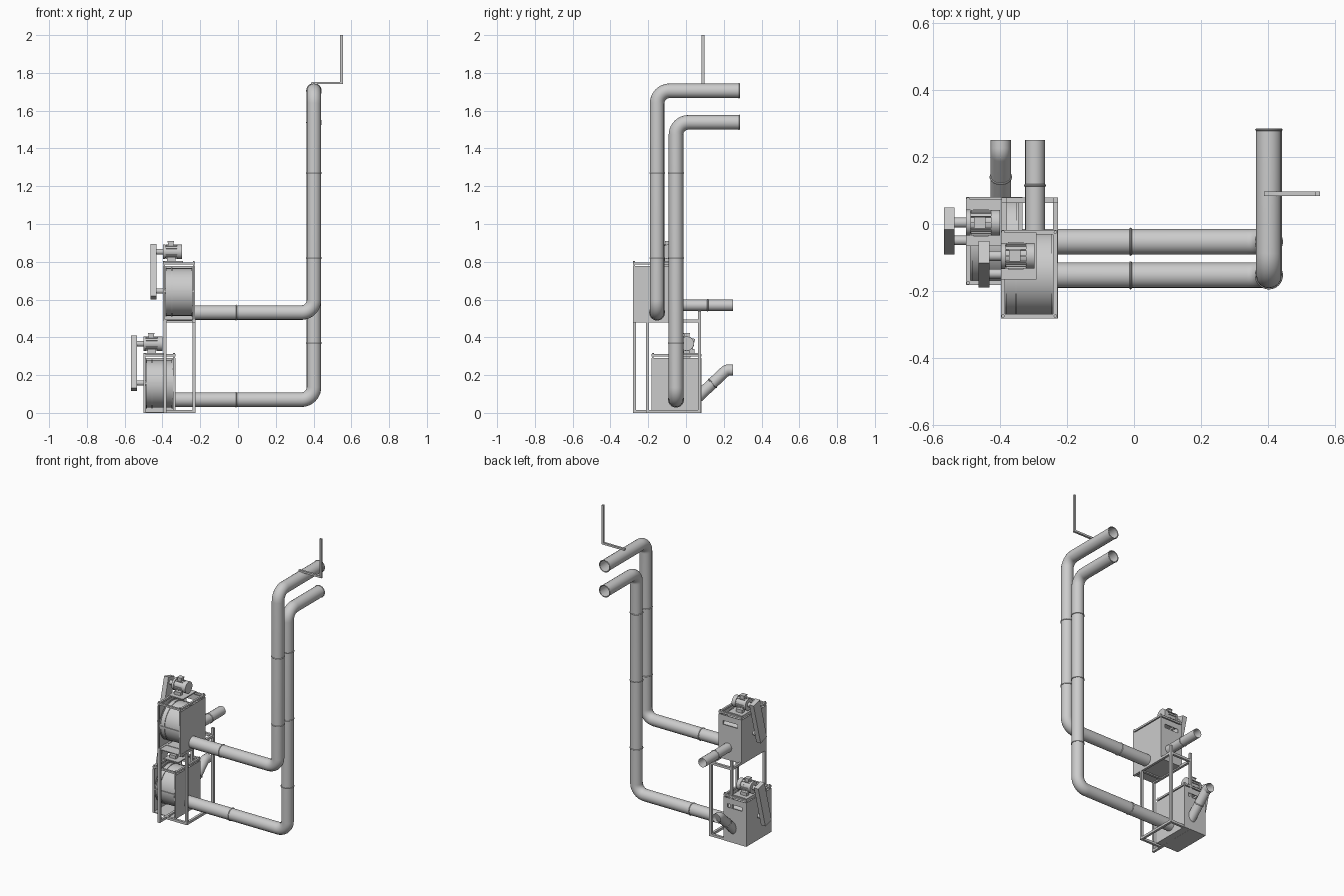
import bpy, math
from mathutils import Vector, Matrix

if "Cube" in bpy.data.objects:
    bpy.data.objects.remove(bpy.data.objects["Cube"])


def box(name, lo, hi, tilt=0.0):
    lo, hi = Vector(lo), Vector(hi)
    bpy.ops.mesh.primitive_cube_add(size=1, location=(lo + hi) / 2, rotation=(tilt, 0, 0))
    ob = bpy.context.object
    ob.name = name
    ob.scale = hi - lo
    return ob


def smooth():
    bpy.ops.object.shade_smooth_by_angle(angle=math.radians(35))


def cyl(name, p, q, r, sides=32):
    p, q = Vector(p), Vector(q)
    d = q - p
    bpy.ops.mesh.primitive_cylinder_add(vertices=sides, radius=r, depth=d.length,
                                        location=(p + q) / 2,
                                        rotation=d.to_track_quat('Z', 'Y').to_euler())
    ob = bpy.context.object
    ob.name = name
    smooth()
    return ob


def pipe(name, corners, r, bend):
    # open tube along a path whose inner corners are rounded with arcs
    c = [Vector(v) for v in corners]
    pts = [c[0]]
    for a, b, d in zip(c, c[1:], c[2:]):
        u, v = (a - b).normalized(), (d - b).normalized()
        half = u.angle(v) / 2
        t = bend / math.tan(half)
        centre = b + (u + v).normalized() * (bend / math.sin(half))
        s, e = b + u * t - centre, b + v * t - centre
        axis, ang = s.cross(e).normalized(), s.angle(e)
        pts += [centre + Matrix.Rotation(ang * i / 10, 3, axis) @ s for i in range(11)]
    pts.append(c[-1])
    cu = bpy.data.curves.new(name, 'CURVE')
    cu.dimensions = '3D'
    cu.bevel_depth = r
    cu.bevel_resolution = 6
    cu.use_fill_caps = False
    sp = cu.splines.new('POLY')
    sp.points.add(len(pts) - 1)
    for k, v in zip(sp.points, pts):
        k.co = (*v, 1)
    ob = bpy.data.objects.new(name, cu)
    bpy.context.collection.objects.link(ob)
    bpy.ops.object.select_all(action='DESELECT')
    ob.select_set(True)
    bpy.context.view_layer.objects.active = ob
    bpy.ops.object.convert(target='MESH')
    smooth()


def ring(name, p, axis, r):
    # thin clamp band around a pipe
    bpy.ops.mesh.primitive_torus_add(location=p, rotation=Vector(axis).to_track_quat('Z', 'Y').to_euler(),
                                     major_radius=r, minor_radius=0.0035,
                                     major_segments=32, minor_segments=8)
    bpy.context.object.name = name
    smooth()


def machine(tag, off):
    o = Vector(off)

    def b(name, lo, hi, tilt=0.0):
        return box(tag + name, o + Vector(lo), o + Vector(hi), tilt)

    def c(name, p, q, r, sides=32):
        return cyl(tag + name, o + Vector(p), o + Vector(q), r, sides)

    x0, x1, y0, y1, z0, z1 = -.397, -.228, -.281, -.018, .487, .80
    t = .005
    # cabinet panels, open at the front and top
    b("side_panel_left", (x0, y0, z0), (x0 + t, y1, .778))
    b("side_panel_right", (x1 - t, y0, z0), (x1, y1, .778))
    b("floor_panel", (x0, y0, z0), (x1, y1, z0 + t))
    b("back_panel_low", (x0, y1 - t, z0), (x1, y1, .715))
    b("back_panel_high", (x0, y1 - t, .74), (x1, y1, .778))
    b("back_panel_slot_left", (x0, y1 - t, .715), (-.365, y1, .74))
    b("back_panel_slot_right", (-.26, y1 - t, .715), (x1, y1, .74))
    # top frame, corner posts and bolts
    w = .013
    for x in (x0, x1 - w):
        b("top_rail_side", (x, y0, .785), (x + w, y1, .797))
        for y in (y0, y1 - w):
            b("corner_post", (x + .002, y + .002, z0), (x + w - .002, y + w - .002, .786))
            c("corner_bolt", (x + w / 2, y + w / 2, .795), (x + w / 2, y + w / 2, .804), .005, 12)
    for y in (y0, y1 - w):
        b("top_rail_cross", (x0, y, .785), (x1, y + w, .797))
    # blower drum with end flanges and shaft
    y, z = -.148, .64
    c("drum", (-.384, y, z), (-.241, y, z), .126, 64)
    for x in (-.384, -.354):
        c("drum_band", (x, y, z), (x + .006, y, z), .13, 64)
    c("drum_flange", (-.247, y, z), (-.241, y, z), .13, 64)
    b("front_brace", (x0, -.279, z), (x1, -.273, z + .007))
    c("drum_shaft", (-.435, y, .645), (-.384, y, .645), .014)
    # motor with ribs, fan cover, terminal box and feet
    my, mz = -.095, .853
    b("motor_plate", (x0, -.165, .797), (-.29, -.025, .804))
    c("motor_body", (-.388, my, mz), (-.31, my, mz), .033)
    c("motor_flange", (-.397, my, mz), (-.383, my, mz), .039)
    c("motor_fan_cover", (-.322, my, mz), (-.296, my, mz), .038)
    c("motor_shaft", (-.435, my, mz), (-.39, my, mz), .015)
    for i in range(12):
        a = math.tau * i / 12
        p = Vector((0, math.cos(a) * .034, math.sin(a) * .034)) + Vector((-.352, my, mz))
        b("motor_rib", p - Vector((.03, .004, .0012)), p + Vector((.03, .004, .0012)), a)
    b("terminal_box", (-.37, my - .014, .88), (-.342, my + .014, .904))
    b("terminal_lid", (-.373, my - .017, .903), (-.339, my + .017, .909))
    for s in (-1, 1):
        b("motor_foot", (-.375, my + s * .028 - .013, .803), (-.33, my + s * .028 + .013, .825))
    # tilted belt guard between the motor and drum shafts
    b("belt_guard", (-.463, -.154, .605), (-.431, -.086, .891), math.radians(-15))


machine("upper_", (0, 0, 0))
machine("lower_", (-.104, .099, -.4865))

# stand under the upper machine
w = .016
xl, xr, yf, ym, yb = -.395, -.242, -.281, -.213, .063
for x, y, top in ((xl, yf, .487), (xr, ym, .487), (xl, yb, .54), (xr, yb, .54)):
    box("stand_post", (x, y, 0), (x + w, y + w, top))
for z in (0, .487 - w / 2):
    for x, y in ((xl, yf), (xr, ym if z == 0 else yf)):
        box("stand_side_rail", (x, y, z), (x + w, yb + w, z + w))
    for y in (ym, yb):
        box("stand_cross_rail", (xl, y, z), (xr + w, y + w, z + w))

# long supply ducts
R = .0385
for tag, x, y, zl, zh in (("upper_", -.24, -.153, .531, 1.705), ("lower_", -.34, -.053, .07, 1.538)):
    pipe(tag + "duct", [(x, y, zl), (.402, y, zl), (.402, y, zh), (.402, .285, zh)], R, .066)
    ring(tag + "duct_clamp", (-.01, y, zl), (1, 0, 0), R)
    ring(tag + "duct_lip", (.402, .281, zh), (0, 1, 0), R - .001)
    for z in (.37, .82, 1.27):
        if z > zl:
            ring(tag + "duct_clamp", (.402, y, z), (0, 0, 1), R)

# short inlet ducts at the back
pipe("upper_inlet", [(-.295, -.03, .57), (-.295, .25, .57)], .03, .03)
ring("upper_inlet_clamp", (-.295, .115, .57), (0, 1, 0), .03)
pipe("lower_inlet", [(-.397, .04, .062), (-.397, .215, .227), (-.397, .25, .227)], .03, .03)
ring("lower_inlet_clamp", (-.397, .14, .156), (0, .175, .165), .03)

# hanger rod above the upper duct
box("hanger_arm", (.388, .083, 1.74), (.555, .097, 1.753))
box("hanger_rod", (.541, .083, 1.74), (.555, .097, 2.0))
